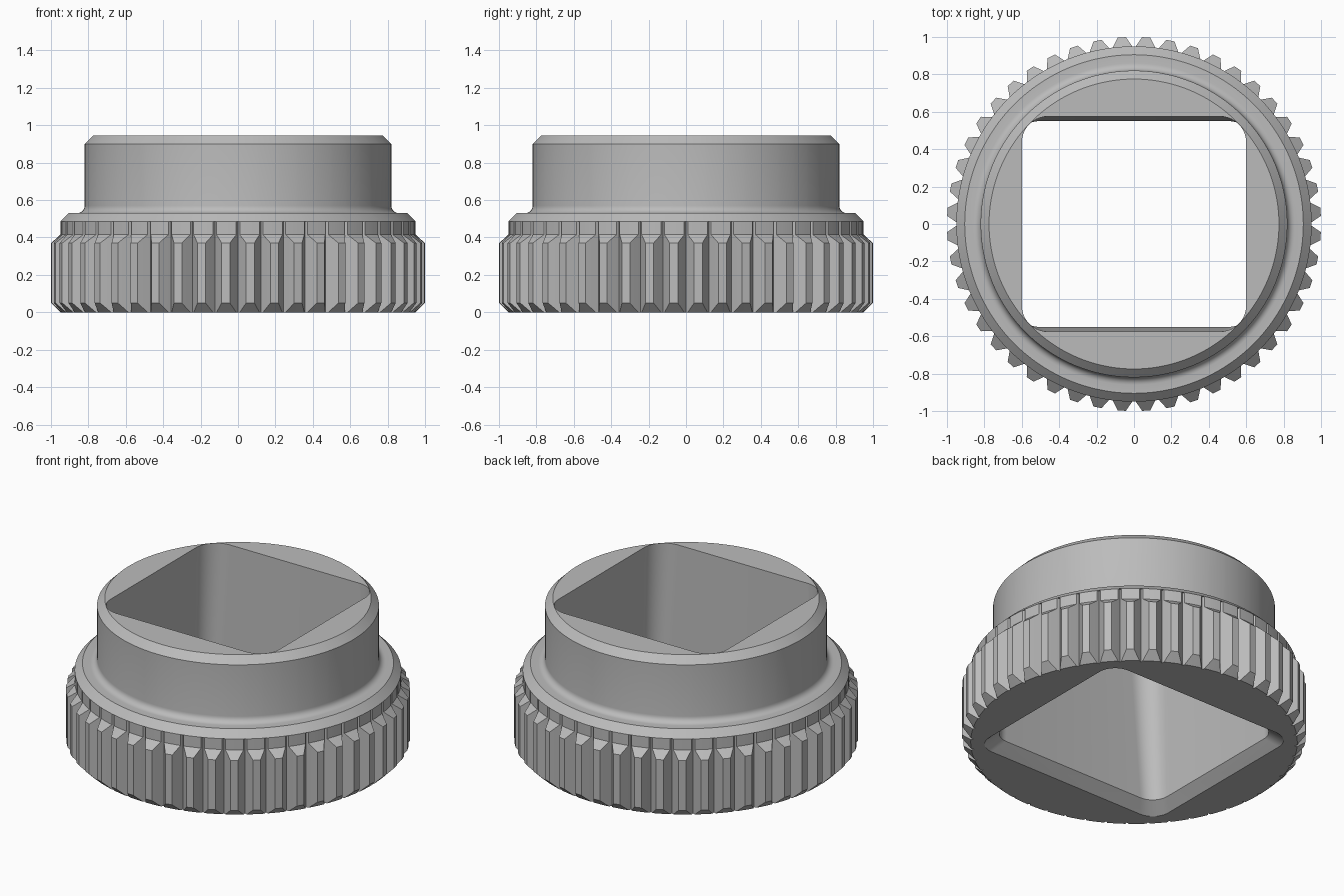
import bpy, bmesh
from math import sin, cos, radians, pi

cube = bpy.data.objects.get("Cube")
if cube:
    bpy.data.objects.remove(cube, do_unlink=True)

TEETH = 48
PITCH = 360 / TEETH
VALLEY, CORE, TIP = 0.935, 0.95, 1.0
TIP_ANGLE = 2.5
BASE_ANGLE = TIP_ANGLE * (CORE - VALLEY) / (TIP - VALLEY)
# kinds of point across one tooth: valley, base, tip, tip, base
STEPS = [("v", 0), ("b", BASE_ANGLE), ("t", TIP_ANGLE),
         ("t", PITCH - TIP_ANGLE), ("b", PITCH - BASE_ANGLE)]

metal = bpy.data.materials.new("plain grey")
metal.use_nodes = True
GREY = (0.5, 0.5, 0.5, 1)
metal.diffuse_color = GREY
metal.node_tree.nodes["Principled BSDF"].inputs["Base Color"].default_value = GREY


def make_object(name, bm):
    bmesh.ops.recalc_face_normals(bm, faces=bm.faces)
    mesh = bpy.data.meshes.new(name)
    bm.to_mesh(mesh)
    bm.free()
    mesh.materials.append(metal)
    obj = bpy.data.objects.new(name, mesh)
    bpy.context.collection.objects.link(obj)
    return obj


def loft(loops, split_last=False):
    """Skin closed loops of equal length and cap both ends."""
    bm = bmesh.new()
    rings = [[bm.verts.new(p) for p in loop] for loop in loops]
    n = len(rings[0])
    for low, high in zip(rings, rings[1:]):
        for i in range(n):
            j = (i + 1) % n
            quad = [low[i], low[j], high[j], high[i]]
            # split tooth flanks where they run into the chamfers
            kinds = (STEPS[i % 5][0], STEPS[j % 5][0])
            if split_last and "b" in kinds and "t" in kinds:
                tip_first = kinds[0] == "t"
                low_is_cut = low[i if tip_first else j].co.xy.length < 0.99
                if low_is_cut == tip_first:
                    quad = quad[1:] + quad[:1]
                bm.faces.new((quad[0], quad[1], quad[2]))
                bm.faces.new((quad[0], quad[2], quad[3]))
            else:
                bm.faces.new(quad)
    bm.faces.new(rings[0][::-1])
    bm.faces.new(rings[-1])
    return bm


def ring(z, valley, base, tip):
    radius = {"v": valley, "b": base, "t": tip}
    out = []
    for k in range(TEETH):
        for kind, offset in STEPS:
            a = radians(k * PITCH + offset)
            out.append((radius[kind] * cos(a), radius[kind] * sin(a), z))
    return out


# Knurled ring with chamfered teeth, then the grooved band above it
loops = [ring(0, VALLEY, CORE, CORE),
         ring(0.05, VALLEY, CORE, TIP),
         ring(0.37, VALLEY, CORE, TIP),
         ring(0.415, VALLEY, CORE, CORE),
         ring(0.485, VALLEY, CORE, CORE)]
# Shoulder chamfer, concave fillet, collar and top chamfer
profile = [(CORE, 0.485), (0.905, 0.53)]
FILLET = 0.04
for s in range(7):
    a = pi / 2 * s / 6
    profile.append((0.82 + FILLET * (1 - sin(a)), 0.53 + FILLET * (1 - cos(a))))
profile += [(0.82, 0.90), (0.775, 0.945)]
loops += [ring(z, r, r, r) for r, z in profile]
body = make_object("knurled_collar", loft(loops, split_last=True))


def rounded_rect(hx, hy, r, z, segments=10):
    out = []
    for q, (sx, sy) in enumerate([(1, 1), (-1, 1), (-1, -1), (1, -1)]):
        for s in range(segments + 1):
            a = pi / 2 * (q + s / segments)
            out.append((sx * (hx - r) + r * cos(a), sy * (hy - r) + r * sin(a), z))
    return out


# Tapered square socket with a flared mouth underneath
socket = make_object("socket_cutter", loft([
    rounded_rect(0.70, 0.64, 0.12, -0.02),
    rounded_rect(0.62, 0.55, 0.11, 0.06),
    rounded_rect(0.60, 0.575, 0.14, 0.945),
    rounded_rect(0.60, 0.575, 0.14, 1.0)]))
socket.hide_render = True

cut = body.modifiers.new("socket", "BOOLEAN")
cut.operation = "DIFFERENCE"
cut.solver = "EXACT"
cut.object = socket

bpy.ops.object.select_all(action="DESELECT")
body.select_set(True)
bpy.context.view_layer.objects.active = body
bpy.ops.object.modifier_apply(modifier=cut.name)
bpy.data.objects.remove(socket, do_unlink=True)
bpy.ops.object.shade_smooth_by_angle(angle=radians(20))
